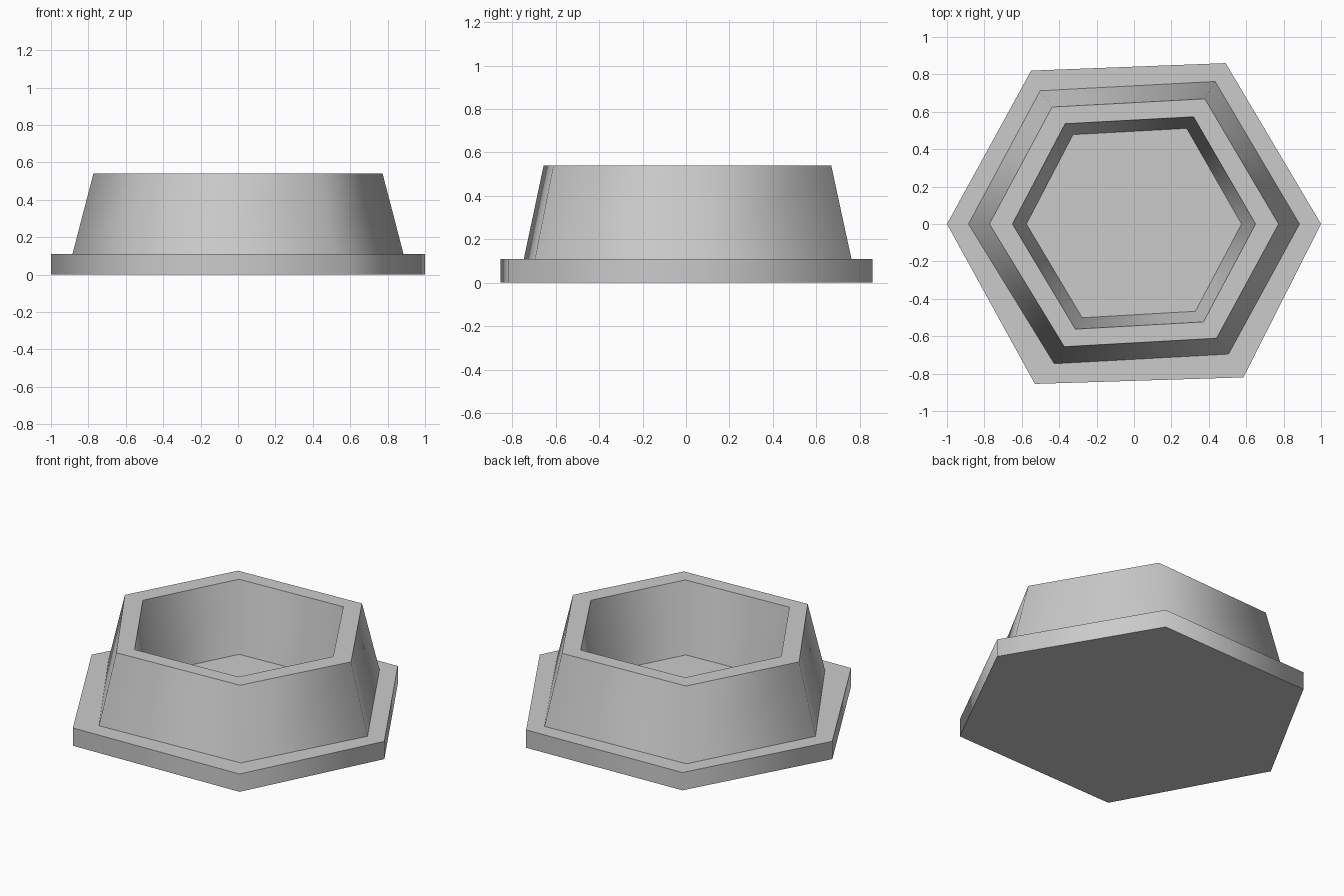
import bpy
import bmesh

cube = bpy.data.objects.get("Cube")
if cube:
    bpy.data.objects.remove(cube)

gray = bpy.data.materials.new("plain gray")
gray.use_nodes = True
tone = (0.6, 0.6, 0.6, 1)
gray.diffuse_color = tone
gray.node_tree.nodes["Principled BSDF"].inputs["Base Color"].default_value = tone

# Slightly skewed hexagon outlines
FLANGE = [(1, 0), (0.49, 0.86), (-0.55, 0.82), (-1, 0), (-0.53, -0.855), (0.585, -0.82)]
WALL = [(1, 0), (0.49, 0.862), (-0.567, 0.806), (-1, 0), (-0.482, -0.845), (0.571, -0.787)]

# Rings from the underside, over the flange and wall, down to the cup floor:
# outline, x scale, y scale, height
RINGS = [
    (FLANGE, 1, 1, 0),
    (FLANGE, 1, 1, 0.11),
    (WALL, 0.885, 0.884, 0.11),
    (WALL, 0.773, 0.776, 0.54),
    (WALL, 0.65, 0.665, 0.54),
    (WALL, 0.575, 0.593, 0.11),
]


def loft(name, rings):
    bm = bmesh.new()
    loops = [[bm.verts.new((x * sx, y * sy, z)) for x, y in outline]
             for outline, sx, sy, z in rings]
    for low, high in zip(loops, loops[1:]):
        for i in range(len(low)):
            j = (i + 1) % len(low)
            bm.faces.new((low[i], low[j], high[j], high[i]))
    bm.faces.new(loops[0][::-1])
    bm.faces.new(loops[-1])
    bmesh.ops.recalc_face_normals(bm, faces=bm.faces)
    mesh = bpy.data.meshes.new(name)
    bm.to_mesh(mesh)
    bm.free()
    mesh.materials.append(gray)
    obj = bpy.data.objects.new(name, mesh)
    bpy.context.collection.objects.link(obj)
    return obj


# Flanged hexagonal cup, smooth around its sides with crisp rims
cup = loft("flanged_hex_cup", RINGS)
bpy.ops.object.select_all(action="DESELECT")
cup.select_set(True)
bpy.context.view_layer.objects.active = cup
bpy.ops.object.shade_smooth_by_angle(angle=1.2)
